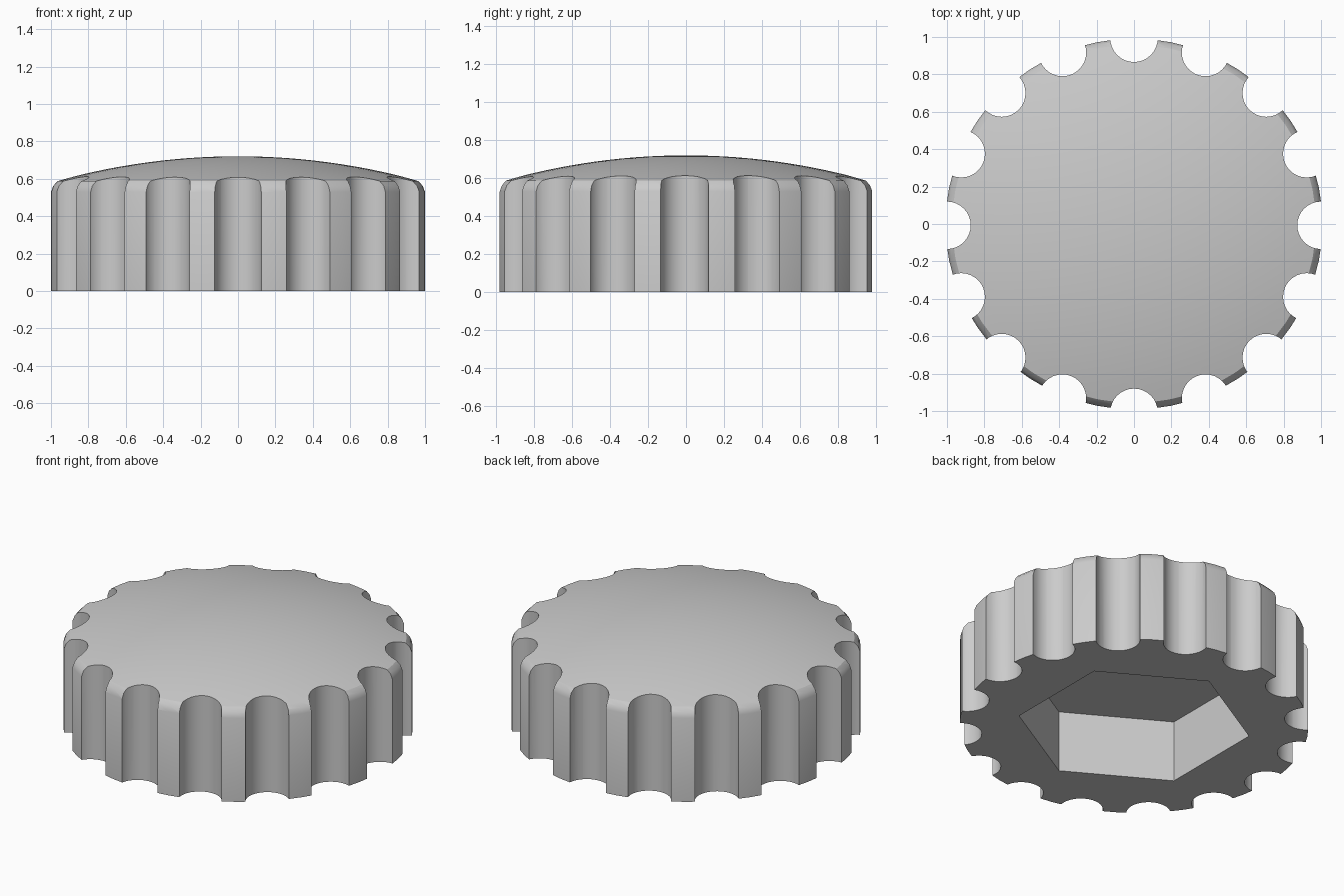
import bpy, bmesh
from math import cos, sin, pi, sqrt
from mathutils import Matrix, Vector

cube = bpy.data.objects.get("Cube")
if cube:
    bpy.data.objects.remove(cube, do_unlink=True)

# Single plain material
grey = bpy.data.materials.new("mid grey")
grey.use_nodes = True
colour = (0.6, 0.6, 0.6, 1)
grey.diffuse_color = colour
grey.node_tree.nodes["Principled BSDF"].inputs["Base Color"].default_value = colour


def make_object(name, bm):
    bmesh.ops.recalc_face_normals(bm, faces=bm.faces)
    mesh = bpy.data.meshes.new(name)
    bm.to_mesh(mesh)
    bm.free()
    mesh.materials.append(grey)
    obj = bpy.data.objects.new(name, mesh)
    bpy.context.collection.objects.link(obj)
    return obj


def add_prism(bm, sides, radius, centre, depth, turn=0.0):
    bmesh.ops.create_cone(
        bm, cap_ends=True, segments=sides, radius1=radius, radius2=radius,
        depth=depth, matrix=Matrix.Translation(centre) @ Matrix.Rotation(turn, 4, "Z"))


# Domed knob: straight wall, soft shoulder and shallow spherical crown
TOP, CROWN_RADIUS, SHOULDER, STEPS = 0.72, 3.57, 0.965, 14
profile = [(0, 0), (1, 0), (1, 0.53), (0.988, 0.562)]
for i in range(STEPS + 1):
    r = SHOULDER * (1 - i / STEPS)
    profile.append((r, TOP - CROWN_RADIUS + sqrt(CROWN_RADIUS ** 2 - r * r)))

bm = bmesh.new()
verts = [bm.verts.new((r, 0, z)) for r, z in profile]
edges = [bm.edges.new(pair) for pair in zip(verts, verts[1:])]
bmesh.ops.spin(bm, geom=verts + edges, cent=(0, 0, 0), axis=(0, 0, 1),
               angle=2 * pi, steps=64, use_duplicate=False)
bmesh.ops.remove_doubles(bm, verts=bm.verts, dist=0.0005)
bmesh.ops.scale(bm, vec=(1.008, 0.991, 1), verts=bm.verts)
knob = make_object("knob_body", bm)

# Ring of finger grooves
bm = bmesh.new()
GROOVES = 16
for i in range(GROOVES):
    a = 2 * pi * i / GROOVES
    add_prism(bm, 32, 0.127, Vector((cos(a), sin(a) - 0.007, 0.4)), 1.6)
grooves = make_object("groove_cutter", bm)

# Hexagonal socket in the underside
bm = bmesh.new()
add_prism(bm, 6, 0.67, Vector((0, 0, 0)), 0.78)
# Point two corners along the y axis
bm.verts.ensure_lookup_table()
if abs(max(v.co.y for v in bm.verts) - 0.67) > 0.01:
    bmesh.ops.rotate(bm, verts=bm.verts, cent=(0, 0, 0),
                     matrix=Matrix.Rotation(pi / 6, 3, "Z"))
socket = make_object("socket_cutter", bm)

for cutter in (grooves, socket):
    cutter.hide_render = True
    cutter.hide_set(True)
    cut = knob.modifiers.new(cutter.name, "BOOLEAN")
    cut.operation = "DIFFERENCE"
    cut.solver = "EXACT"
    cut.object = cutter

# Apply the cuts, then remove the cutters
bpy.context.view_layer.objects.active = knob
knob.select_set(True)
for name in [m.name for m in knob.modifiers]:
    bpy.ops.object.modifier_apply(modifier=name)
for cutter in (grooves, socket):
    bpy.data.objects.remove(cutter, do_unlink=True)
bpy.ops.object.shade_smooth_by_angle(angle=pi / 6)
